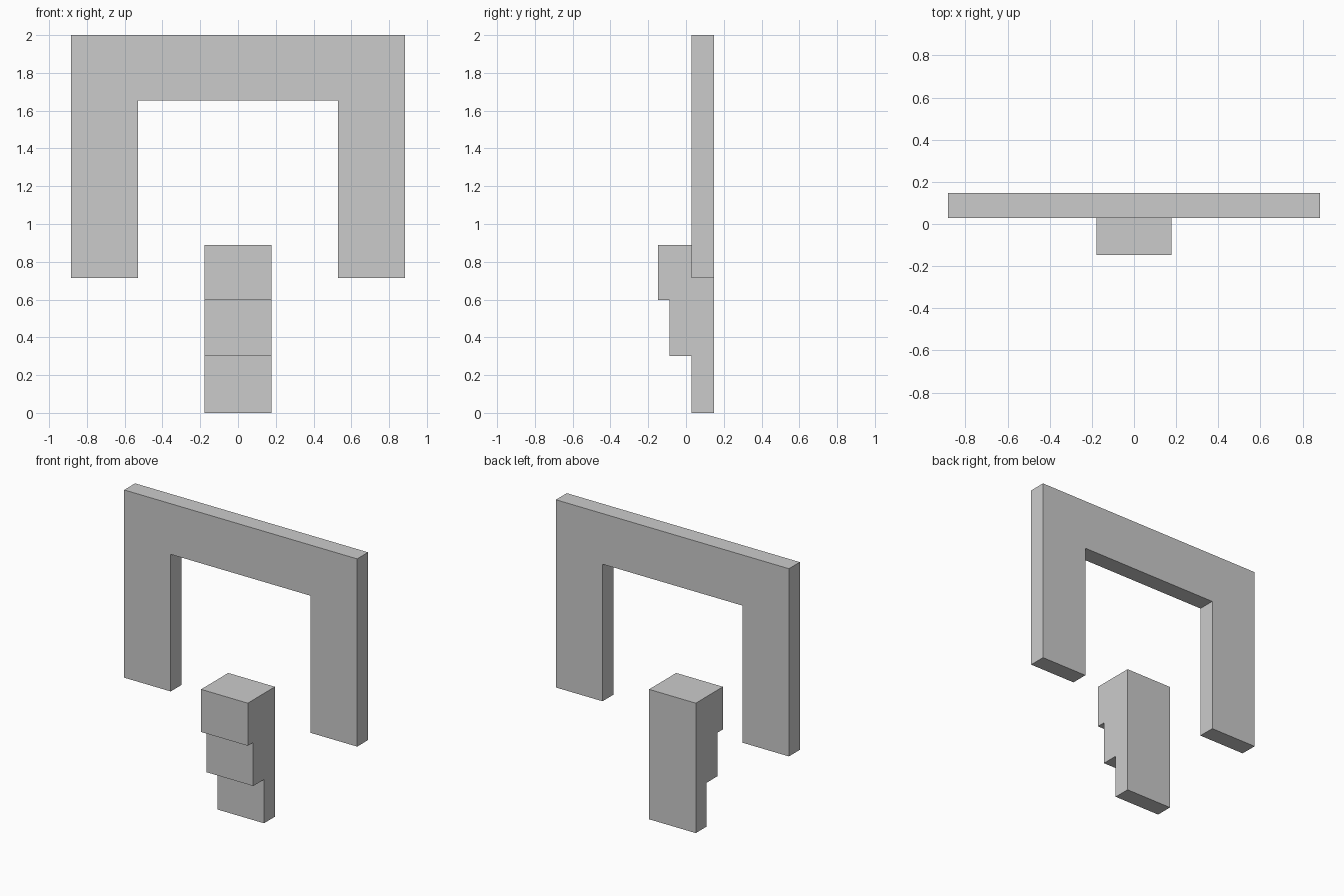
import bpy
import bmesh
from mathutils import Vector

if "Cube" in bpy.data.objects:
    bpy.data.objects.remove(bpy.data.objects["Cube"])


def prism(name, profile, to_3d, depth):
    """Extrude a closed 2D profile along the given depth vector."""
    bm = bmesh.new()
    face = bm.faces.new([bm.verts.new(to_3d(a, b)) for a, b in profile])
    extruded = bmesh.ops.extrude_face_region(bm, geom=[face])["geom"]
    verts = [v for v in extruded if isinstance(v, bmesh.types.BMVert)]
    bmesh.ops.translate(bm, verts=verts, vec=Vector(depth))
    bmesh.ops.recalc_face_normals(bm, faces=bm.faces)
    mesh = bpy.data.meshes.new(name)
    bm.to_mesh(mesh)
    bm.free()
    obj = bpy.data.objects.new(name, mesh)
    bpy.context.collection.objects.link(obj)
    return obj


BACK, PLATE_FRONT = 0.147, 0.029

# Upper arch: a flat plate, half profile in x/z mirrored across the centre
half = [(0.53, 1.653), (0.53, 0.714), (0.883, 0.714), (0.883, 2.0)]
outline = half + [(-x, z) for x, z in reversed(half)]
prism("arch", outline, lambda x, z: (x, PLATE_FRONT, z),
      (0, BACK - PLATE_FRONT, 0))

# Central pillar: flat back, front steps outwards towards the top (y/z profile)
steps = [(BACK, 0), (PLATE_FRONT, 0), (PLATE_FRONT, 0.3), (-0.088, 0.3),
         (-0.088, 0.598), (-0.147, 0.598), (-0.147, 0.89), (BACK, 0.89)]
prism("stepped_pillar", steps, lambda y, z: (-0.177, y, z), (0.354, 0, 0))
